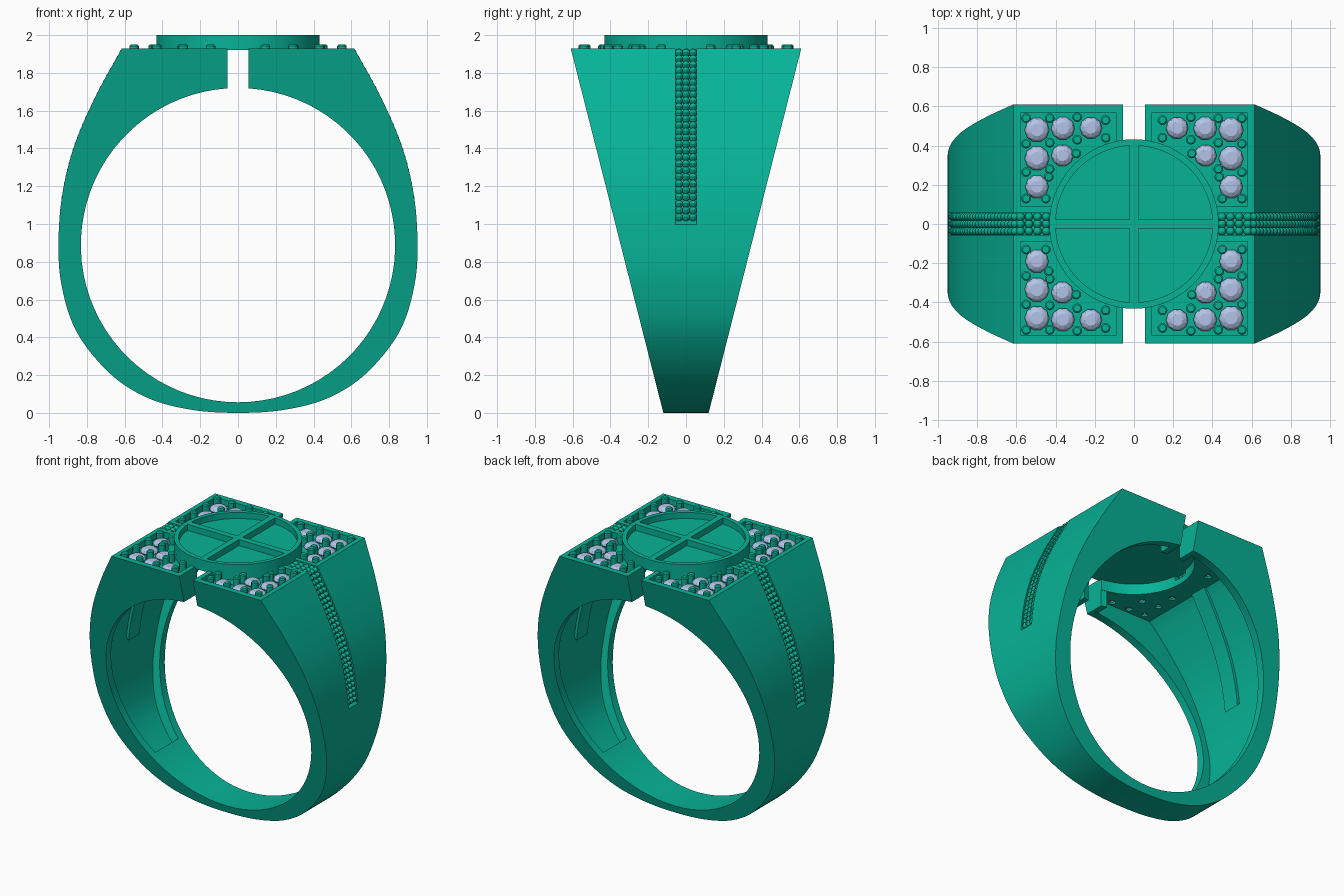
import bpy, bmesh, math
from mathutils import Vector, Matrix

if "Cube" in bpy.data.objects:
    bpy.data.objects.remove(bpy.data.objects["Cube"])

def material(name, col):
    m = bpy.data.materials.new(name)
    m.diffuse_color = col
    m.use_nodes = True
    m.node_tree.nodes["Principled BSDF"].inputs["Base Color"].default_value = m.diffuse_color
    return m

METAL = material("teal_metal", (0.002, 0.45, 0.31, 1))
STONE = material("pale_stone", (0.45, 0.55, 0.80, 1))
QUADS = [(1, 1), (-1, 1), (-1, -1), (1, -1)]

# ---------- helpers ----------
def finish(name, bm, mat=METAL, smooth=True):
    bmesh.ops.recalc_face_normals(bm, faces=bm.faces[:])
    me = bpy.data.meshes.new(name)
    bm.to_mesh(me)
    bm.free()
    ob = bpy.data.objects.new(name, me)
    bpy.context.collection.objects.link(ob)
    me.materials.append(mat)
    if smooth:
        shade(ob)
    return ob

def shade(ob):
    bpy.ops.object.select_all(action='DESELECT')
    ob.select_set(True)
    bpy.context.view_layer.objects.active = ob
    bpy.ops.object.shade_smooth_by_angle(angle=math.radians(30))

def solid(bm, a, b):
    """Closed prism between two matching outlines."""
    va, vb = [bm.verts.new(p) for p in a], [bm.verts.new(p) for p in b]
    bm.faces.new(va)
    bm.faces.new(vb[::-1])
    n = len(va)
    for i in range(n):
        j = (i + 1) % n
        bm.faces.new((va[i], vb[i], vb[j], va[j]))

def wedge(bm, poly, half):
    """Extrude an x-z outline to y = +-half(z)."""
    solid(bm, [(x, -half(z), z) for x, z in poly], [(x, half(z), z) for x, z in poly])

def slab(bm, poly, z0, z1):
    solid(bm, [(x, y, z0) for x, y in poly], [(x, y, z1) for x, y in poly])

def cyl(bm, x, y, z0, z1, r0, r1, n):
    bmesh.ops.create_cone(bm, cap_ends=True, segments=n, radius1=r0, radius2=r1, depth=z1 - z0,
                          matrix=Matrix.Translation((x, y, (z0 + z1) / 2)))

def cut(ob, bm):
    c = finish("cutter", bm, smooth=False)
    c.hide_render = True
    mod = ob.modifiers.new("cut", 'BOOLEAN')
    mod.object, mod.operation, mod.solver = c, 'DIFFERENCE', 'EXACT'
    me = bpy.data.meshes.new_from_object(ob.evaluated_get(bpy.context.evaluated_depsgraph_get()))
    ob.modifiers.clear()
    ob.data = me
    bpy.data.objects.remove(c)

def spline(pts, n=6):
    p = [Vector(q) for q in pts]
    p = [2 * p[0] - p[1]] + p + [Vector((-p[-2].x, p[-2].y))]
    out = []
    for i in range(1, len(p) - 2):
        a, b, c, d = p[i - 1:i + 3]
        for k in range(n):
            t = k / n
            out.append(0.5 * (2 * b + (c - a) * t + (2 * a - 5 * b + 4 * c - d) * t * t
                              + (3 * b - a - 3 * c + d) * t ** 3))
    return out + [p[-2]]

def offset(path, d):
    out = []
    for i, p in enumerate(path):
        a = (p - path[i - 1]).normalized() if i else (path[1] - p).normalized()
        b = (path[i + 1] - p).normalized() if i < len(path) - 1 else a
        na, nb = Vector((-a.y, a.x)), Vector((-b.y, b.x))
        n = (na + nb).normalized()
        out.append(p + n * d / n.dot(na))
    return out

def flip(poly):
    return [(-x, z) for x, z in reversed(poly)]

# ---------- ring band ----------
half = lambda z: 0.12 + 0.254 * z
side = spline([(.615, 1.93), (.752, 1.68), (.865, 1.42), (.928, 1.17), (.95, .92), (.935, .68),
               (.855, .43), (.68, .21), (.48, .08), (.25, .017), (0, 0)])
outer = [(.055, 1.93)] + [tuple(p) for p in side]
a = math.asin(.055 / .832)
inner = []
for i in range(81):
    t = math.pi / 2 + a + (2 * math.pi - 2 * a) * i / 80
    inner.append((.832 * math.cos(t), .888 + .832 * math.sin(t)))
bm = bmesh.new()
wedge(bm, outer + flip(outer)[1:] + inner, half)
band = finish("ring_band", bm, smooth=False)

# hollow inside of the head and shoulders
path = [Vector((0, 1.93))] + [p for p in side if p.y > .209]
hollow = [(p.x, min(p.y, 1.84)) for p in offset(path, -.07)] + [(.5, .37)]
bm = bmesh.new()
wedge(bm, hollow + flip(hollow)[:-1], lambda z: half(z) - .06)
cut(band, bm)

# round opening under the disc
bm = bmesh.new()
cyl(bm, 0, 0, 1.5, 2.1, .41, .41, 64)
cut(band, bm)

# four sunken corner trays
def tray(r, lo, hi=None):
    t0 = math.asin(lo / r)
    arc = [t0 + (math.pi / 2 - 2 * t0) * i / 16 for i in range(17)]
    pts = [(r * math.cos(t), r * math.sin(t)) for t in arc]
    return pts + ([(lo, hi), (.58, hi), (.58, lo)] if hi else [(lo, lo)])

bm = bmesh.new()
for sx, sy in QUADS:
    slab(bm, [(sx * x, sy * y) for x, y in tray(.43, .09, .565)], 1.885, 2.1)
cut(band, bm)

# stone seats drilled through the trays
gems = [(.495, .48, .063), (.363, .488, .06), (.22, .49, .057),
        (.495, .335, .063), (.365, .35, .057), (.495, .19, .06)]
bm = bmesh.new()
for sx, sy in QUADS:
    for x, y, r in gems:
        cyl(bm, sx * x, sy * y, 1.825, 1.95, .024, .024, 12)
cut(band, bm)

# bead channels over the shoulders
path = [Vector((.38, 1.93))] + [p for p in side if p.y > 1.0]
path.append(Vector((.945, 1.0)))
chan = offset(path, .05) + offset(path, -.045)[::-1]
bm = bmesh.new()
wedge(bm, chan, lambda z: .055)
wedge(bm, flip(chan), lambda z: .055)
cut(band, bm)
shade(band)

# channel backing strips inside the hollow
bm = bmesh.new()
strip = offset(path[1:], -.055) + offset(path[1:], -.09)[::-1]
wedge(bm, strip, lambda z: .065)
wedge(bm, flip(strip), lambda z: .065)
finish("channel_backing", bm)

# end walls closing the hollow at the split
bm = bmesh.new()
for sx, sy in QUADS:
    slab(bm, [(sx * x, sy * y) for x, y in ((.055, .41), (.1, .4), (.1, .53), (.055, .53))], 1.718, 1.86)
finish("split_end_walls", bm)

# ---------- bead rows ----------
bm = bmesh.new()
def bead_row(x, z, r):
    for s in (1, -1):
        for y in (-.037, 0, .037):
            bmesh.ops.create_uvsphere(bm, u_segments=10, v_segments=7, radius=r,
                                      matrix=Matrix.Translation((s * x, y, z)))
for i in range(4):
    bead_row(.448 + .044 * i, 1.907, .0225)
line = offset(path[1:], -.018)
dist, nxt = 0, .018
for p, q in zip(line, line[1:]):
    L = (q - p).length
    while nxt <= dist + L:
        c = p.lerp(q, (nxt - dist) / L)
        bead_row(c.x, c.y, .0205)
        nxt += .036
    dist += L
finish("shoulder_beads", bm)

# ---------- top disc with four sunken quarters ----------
bm = bmesh.new()
cyl(bm, 0, 0, 1.92, 2.0, .432, .432, 72)
disc = finish("top_disc", bm, smooth=False)
bm = bmesh.new()
for sx, sy in QUADS:
    slab(bm, [(sx * x, sy * y) for x, y in tray(.40, .023)], 1.955, 2.1)
cut(disc, bm)
shade(disc)

# ---------- faceted stones ----------
bm = bmesh.new()
for sx, sy in QUADS:
    for x, y, r in gems:
        rings = []
        for k, (f, z) in enumerate([(.52, 1.924), (.85, 1.912), (1, 1.896), (.25, 1.85)]):
            rings.append([bm.verts.new((sx * x + r * f * math.cos((i + k / 2) * math.pi / 5),
                                        sy * y + r * f * math.sin((i + k / 2) * math.pi / 5), z))
                          for i in range(10)])
        bm.faces.new(rings[0])
        for u, v in zip(rings, rings[1:]):
            for i in range(10):
                j = (i + 1) % 10
                bm.faces.new((u[i], v[i], u[j]))
                bm.faces.new((u[j], v[i], v[j]))
        tip = bm.verts.new((sx * x, sy * y, 1.838))
        for i in range(10):
            bm.faces.new((rings[3][i], rings[3][(i + 1) % 10], tip))
finish("corner_stones", bm, STONE, smooth=False)

# ---------- prongs ----------
prongs = [(.55, .54), (.43, .54), (.55, .41), (.43, .415), (.29, .545), (.29, .43), (.145, .53), (.145, .44),
          (.55, .265), (.43, .28), (.295, .36), (.55, .13), (.45, .13), (.435, .24)]
bm = bmesh.new()
for sx, sy in QUADS:
    for x, y in prongs:
        cyl(bm, sx * x, sy * y, 1.87, 1.943, .025, .025, 12)
        cyl(bm, sx * x, sy * y, 1.943, 1.95, .025, .018, 12)
finish("prongs", bm)
